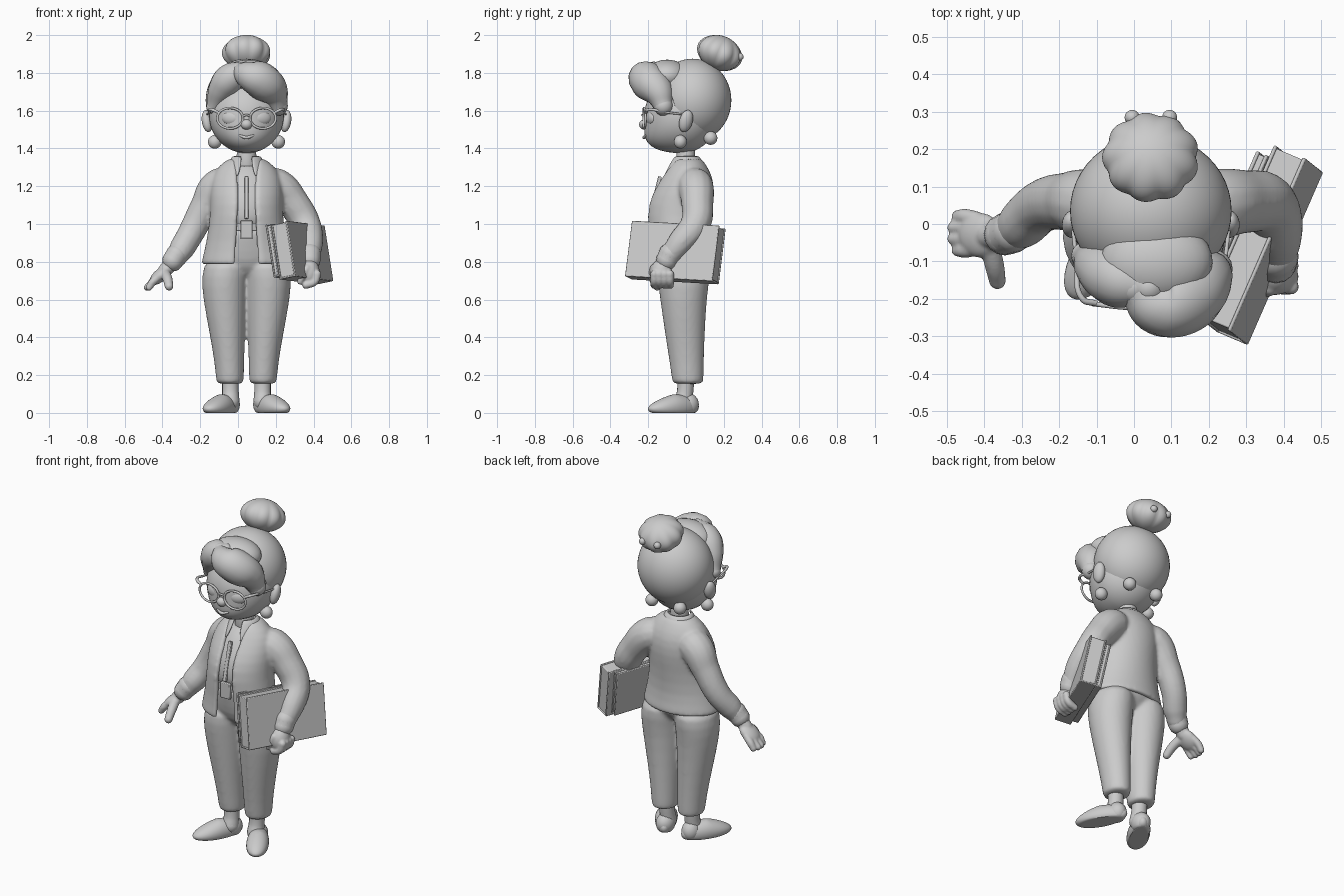
import bpy, bmesh
from math import sin, cos, pi, asin, atan2, radians
from mathutils import Vector, Matrix, Euler

cube = bpy.data.objects.get("Cube")
if cube:
    bpy.data.objects.remove(cube)

CX = 0.045  # body centre line

clay = bpy.data.materials.new("clay_grey")
clay.use_nodes = True
GREY = (0.6, 0.6, 0.6, 1)
clay.diffuse_color = GREY
clay.node_tree.nodes["Principled BSDF"].inputs["Base Color"].default_value = GREY


def finish(name, bm, subsurf=0, thick=0, bevel=0):
    bmesh.ops.recalc_face_normals(bm, faces=bm.faces)
    me = bpy.data.meshes.new(name)
    bm.to_mesh(me)
    bm.free()
    ob = bpy.data.objects.new(name, me)
    bpy.context.collection.objects.link(ob)
    me.materials.append(clay)
    if thick:
        m = ob.modifiers.new("thickness", 'SOLIDIFY')
        m.thickness, m.offset = thick, 0
    if bevel:
        m = ob.modifiers.new("bevel", 'BEVEL')
        m.width, m.segments = bevel, 2
    if subsurf:
        m = ob.modifiers.new("smooth", 'SUBSURF')
        m.levels = m.render_levels = subsurf
    bpy.ops.object.select_all(action='DESELECT')
    ob.select_set(True)
    bpy.context.view_layer.objects.active = ob
    bpy.ops.object.shade_smooth_by_angle(angle=radians(45))
    return ob


def absorb(bm, ob):
    """Move an object's finished surface into bm."""
    me = bpy.data.meshes.new_from_object(ob.evaluated_get(bpy.context.evaluated_depsgraph_get()))
    bm.from_mesh(me)
    bpy.data.objects.remove(ob)
    bpy.data.meshes.remove(me)


def merge(name, parts, voxel, passes):
    """Blend overlapping parts into one soft surface."""
    bm = bmesh.new()
    for ob in parts:
        absorb(bm, ob)
    ob = finish(name, bm)
    m = ob.modifiers.new("blend", 'REMESH')
    m.mode, m.voxel_size, m.use_smooth_shade = 'VOXEL', voxel, True
    m = ob.modifiers.new("soften", 'SMOOTH')
    m.factor, m.iterations = .5, passes


def ball(name, loc, r, rot=(0, 0, 0), shape=None, seg=32):
    """Ellipsoid; shape() may reshape the unit sphere first."""
    bm = bmesh.new()
    bmesh.ops.create_uvsphere(bm, u_segments=seg, v_segments=seg // 2, radius=1)
    for v in bm.verts:
        if shape:
            v.co = shape(v.co.copy())
    bm.transform(Matrix.LocRotScale(Vector(loc), Euler(rot), Vector(r)))
    return finish(name, bm)


def box(name, loc, size, rot=(0, 0, 0), bevel=0.004):
    bm = bmesh.new()
    bmesh.ops.create_cube(bm, size=1)
    bm.transform(Matrix.LocRotScale(Vector(loc), Euler(rot), Vector(size)))
    return finish(name, bm, bevel=bevel)


def loft(name, rings, gap=None, thick=0, seg=32, warp=None, subsurf=1):
    """Rings of (cx, cy, z, rx, ry); gap leaves an opening at the front."""
    bm = bmesh.new()
    rows = []
    for i, (cx, cy, z, rx, ry) in enumerate(rings):
        a0 = asin(min(0.95, gap[i] / rx)) if gap else 0
        row = []
        for k in range(seg + 1 if gap else seg):
            a = a0 + (2 * pi - 2 * a0) * k / seg
            co = Vector((cx + rx * sin(a), cy - ry * cos(a), z))
            row.append(bm.verts.new(warp(co, a) if warp else co))
        rows.append(row)
    for lo, hi in zip(rows, rows[1:]):
        n = len(lo)
        for k in range(n - 1 if gap else n):
            bm.faces.new((lo[k], lo[(k + 1) % n], hi[(k + 1) % n], hi[k]))
    if not gap:
        bm.faces.new(rows[0])
        bm.faces.new(rows[-1])
    return finish(name, bm, subsurf, thick)


def tube(name, pts, cyclic=False):
    """Smooth tube through (x, y, z, radius) points with round ends."""
    cu = bpy.data.curves.new(name, 'CURVE')
    cu.dimensions = '3D'
    cu.bevel_depth, cu.bevel_resolution, cu.resolution_u = 1, 5, 8
    sp = cu.splines.new('BEZIER')
    sp.bezier_points.add(len(pts) - 1)
    sp.use_cyclic_u = cyclic
    sp.radius_interpolation = 'CARDINAL'
    for p, (x, y, z, r) in zip(sp.bezier_points, pts):
        p.co, p.radius = (x, y, z), r
        p.handle_left_type = p.handle_right_type = 'AUTO'
    tmp = bpy.data.objects.new(name, cu)
    bpy.context.collection.objects.link(tmp)
    bm = bmesh.new()
    absorb(bm, tmp)
    if not cyclic:
        for x, y, z, r in (pts[0], pts[-1]):
            bmesh.ops.create_uvsphere(bm, u_segments=16, v_segments=10, radius=r,
                                      matrix=Matrix.Translation((x, y, z)))
    return finish(name, bm)


# Head with a forward chin, hair shell and fringe
ball("face", (CX, -.025, 1.575), (.198, .195, .2), seg=48, shape=lambda c: Vector(
    (c.x, c.y * (1 + (.6 * c.z * c.z if c.z < 0 and c.y < 0 else 0)), c.z)))
bm = bmesh.new()
bmesh.ops.create_uvsphere(bm, u_segments=48, v_segments=32, radius=1)
bm.transform(Matrix.LocRotScale(Vector((CX, .035, 1.655)), None, Vector((.216, .205, .22))))
bmesh.ops.bisect_plane(bm, geom=bm.verts[:] + bm.edges[:] + bm.faces[:], plane_co=(0, 0, 1.45),
                       plane_no=(0, -.3, -.1), clear_outer=True)
bmesh.ops.holes_fill(bm, edges=[e for e in bm.edges if e.is_boundary])
finish("hair_shell", bm)
ball("fringe_root", (.06, -.1, 1.785), (.15, .115, .085))
tube("fringe_left", [(.0, -.17, 1.81, .045), (.06, -.215, 1.785, .08), (.125, -.2, 1.757, .098),
                     (.186, -.145, 1.695, .082), (.212, -.12, 1.625, .052)])
tube("fringe_right", [(.04, -.17, 1.815, .045), (-.03, -.15, 1.78, .077),
                      (-.09, -.115, 1.71, .07), (-.13, -.085, 1.62, .038)])


# Bun with gathered strands
def strands(c):
    k = .97 + .09 * abs(sin(4.5 * atan2(c.y, c.x))) * (1 - c.z * c.z)
    return Vector((c.x * k, c.y * k, c.z))


ball("bun", (CX, .178, 1.905), (.123, .118, .092), (radians(-22), 0, 0), strands, 64)
for x in (-.05, .05):
    ball("bun_pin", (CX + x, .285, 1.885), (.02, .02, .02))

# Ears, earrings, nape curls, glasses and eyes on both sides
for s, side in ((-1, "right"), (1, "left")):
    ball(side + "_ear", (CX + s * .208, .0, 1.545), (.028, .036, .06), (radians(-12), s * .2, s * .3))
    ball(side + "_earring", (CX + s * .168, -.03, 1.435), (.036, .034, .036))
    ball(side + "_nape_curl", (CX + s * .095, .13, 1.455), (.036, .036, .036))
    ball(side + "_eye", (CX + s * .083, -.185, 1.56), (.05, .022, .036), (0, 0, s * .35))
    rim = []
    for k in range(12):
        a = 2 * pi * k / 12
        ox = .068 * cos(a)
        rim.append((CX + s * (.087 + ox), -.224 + .12 * max(0, ox + .02), 1.56 + .054 * sin(a), .0065))
    tube(side + "_glasses_rim", rim, True)
    tube(side + "_glasses_temple", [(CX + s * .148, -.212, 1.59, .008), (CX + s * .183, -.2, 1.605, .008),
                                    (CX + s * .198, -.1, 1.59, .006), (CX + s * .21, .0, 1.58, .005)])
tube("glasses_bridge", [(CX + x, y, z, .006) for x, y, z in (
    (-.02, -.224, 1.57), (0, -.232, 1.577), (.02, -.224, 1.57))])
ball("nose", (CX, -.22, 1.527), (.03, .028, .027))
tube("mouth", [(CX - .035, -.213, 1.468, .006), (CX, -.222, 1.458, .009), (CX + .035, -.213, 1.468, .006)])
loft("neck", [(CX, .0, 1.26, .06, .06), (CX, -.002, 1.34, .05, .047), (CX, .0, 1.46, .055, .055)])

# Shirt and belt
loft("shirt", [(CX, cy, z, rx, ry) for cy, z, rx, ry in (
    (-.03, .94, .165, .14), (-.035, 1.05, .165, .155), (-.025, 1.15, .17, .15),
    (.0, 1.25, .14, .115), (.0, 1.32, .07, .065))])
loft("belt", [(CX, -.03, .965, .168, .152), (CX, -.03, 1.005, .168, .156)], subsurf=0)
box("belt_buckle", (CX, -.183, .97), (.065, .02, .095))
box("shirt_placket", (CX, -.165, 1.14), (.022, .02, .23), (radians(-14), 0, 0))

# Open jacket blended with its sleeves
body = [(.785, -.035, .224, .158), (.8, -.035, .222, .158), (.9, -.04, .197, .146), (1.05, -.042, .175, .162),
        (1.15, -.022, .18, .157), (1.24, .004, .172, .125), (1.3, .007, .136, .09), (1.345, .007, .07, .058)]
gaps = [.058, .058, .053, .043, .041, .043, .052, .055]
right_sleeve = [(-.04, .035, 1.215, .08), (-.1, .05, 1.2, .095), (-.175, .06, 1.09, .08),
                (-.25, .045, .95, .071), (-.3, .0, .865, .067), (-.325, -.02, .825, .056)]
left_sleeve = [(.14, .035, 1.215, .08), (.205, .05, 1.2, .095), (.292, .06, 1.11, .086),
               (.358, .05, 1.0, .08), (.382, -.03, .9, .069), (.378, -.09, .825, .056)]
merge("jacket", [loft("jacket_body", [(CX, cy, z, rx, ry) for z, cy, rx, ry in body], gaps, thick=.032),
                 tube("sleeve", right_sleeve), tube("sleeve", left_sleeve)], .01, 6)
tube("right_cuff", [(-.325, -.02, .835, .058), (-.345, -.028, .805, .056)])
tube("left_cuff", [(.38, -.085, .84, .06), (.379, -.1, .81, .058)])


# Pointed collar
def collar_tips(co, a):
    low = max(0, 1.36 - co.z) / .065
    front = max(0, cos(a)) ** 2
    return co + Vector((0, -.045 * front * low, -.06 * front * low))


loft("collar", [(CX, .005, 1.295, .108, .095), (CX, .003, 1.33, .085, .078), (CX, .0, 1.36, .066, .06)],
     [.045, .03, .025], thick=.014, warp=collar_tips)

# Open right hand
hand = [tube("wrist", [(-.34, -.025, .81, .041), (-.385, -.03, .755, .038)]),
        ball("palm", (-.412, -.03, .728), (.07, .06, .034), (0, radians(-40), 0)),
        tube("thumb", [(-.385, -.06, .738, .027), (-.372, -.115, .705, .026), (-.365, -.152, .67, .023)])]
for k in range(4):
    y = -.07 + .03 * k
    out = .02 * sin(pi * (k + .5) / 4)
    hand.append(tube("finger", [(-.42, y * .85 - .004, .722, .021), (-.452, y, .692, .021),
                                (-.463 - out, y, .664, .018)]))
merge("right_hand", hand, .006, 3)

# Closed left hand gripping the books
fist = [tube("wrist", [(.379, -.1, .81, .043), (.38, -.12, .76, .046)]),
        ball("fist", (.378, -.13, .738), (.056, .06, .076)),
        tube("thumb", [(.365, -.17, .765, .022), (.34, -.178, .725, .021), (.33, -.175, .695, .017)])]
for k in range(4):
    y = -.168 + .028 * k
    fist.append(tube("finger", [(.42, y, .735, .021), (.405, y, .695, .021), (.36, y, .676, .02)]))
merge("left_hand", fist, .006, 3)

# Books: covers, spine and page block, leaning under the arm
LEAN = Euler((radians(-3), radians(-11), radians(-23)))
for name, off, thick, length, height in (("outer_book", (.015, 0, -.005), .095, .505, .3),
                                         ("inner_book", (-.052, -.01, .006), .035, .46, .285)):
    def part(label, local, size):
        at = Vector((.325, -.05, .851)) + LEAN.to_matrix() @ (Vector(off) + Vector(local))
        box(name + label, at, size, LEAN)
    for s in (-1, 1):
        part("_cover", (s * (thick / 2 - .005), 0, 0), (.01, length, height))
    part("_spine", (0, 0, -height / 2 + .005), (thick, length, .01))
    part("_pages", (0, 0, 0), (thick - .012, length - .012, height - .012))


# Trousers blended from hips and legs
def leg(s):
    return loft("leg", [(CX + s * c, cy, z, rx, ry) for c, cy, z, rx, ry in (
        (.087, .01, .153, .066, .076), (.087, .01, .16, .073, .083), (.09, .005, .25, .077, .089),
        (.1, -.005, .4, .091, .103), (.116, -.015, .62, .118, .125), (.115, -.012, .72, .122, .14),
        (.1, -.01, .83, .12, .14))])


hips = loft("hips", [(CX, -.01, .7, .09, .06), (CX, -.01, .77, .2, .125), (CX, -.01, .85, .205, .145),
                     (CX, -.03, .95, .166, .145), (CX, -.03, .98, .164, .145)])
merge("trousers", [hips, leg(-1), leg(1)], .011, 5)


# Ankles and shoes
def sole(c):
    taper = 1 - .35 * max(0, -c.y)
    return Vector((c.x * (1 - .12 * c.y), c.y, max(c.z, -.48) * taper + .48 * (taper - 1)))


for s, side in ((-1, "right"), (1, "left")):
    tube(side + "_ankle", [(CX + s * .087, .0, .2, .045), (CX + s * .085, -.005, .11, .044),
                           (CX + s * .085, -.015, .06, .048)])
    ball(side + "_shoe", (CX + s * .136, -.066, .032), (.062, .152, .066), (0, 0, s * radians(30)), sole)
    ball(side + "_heel", (CX + s * .087, .008, .045), (.052, .06, .06),
         shape=lambda c: Vector((c.x, c.y, max(c.z, -.74))))
